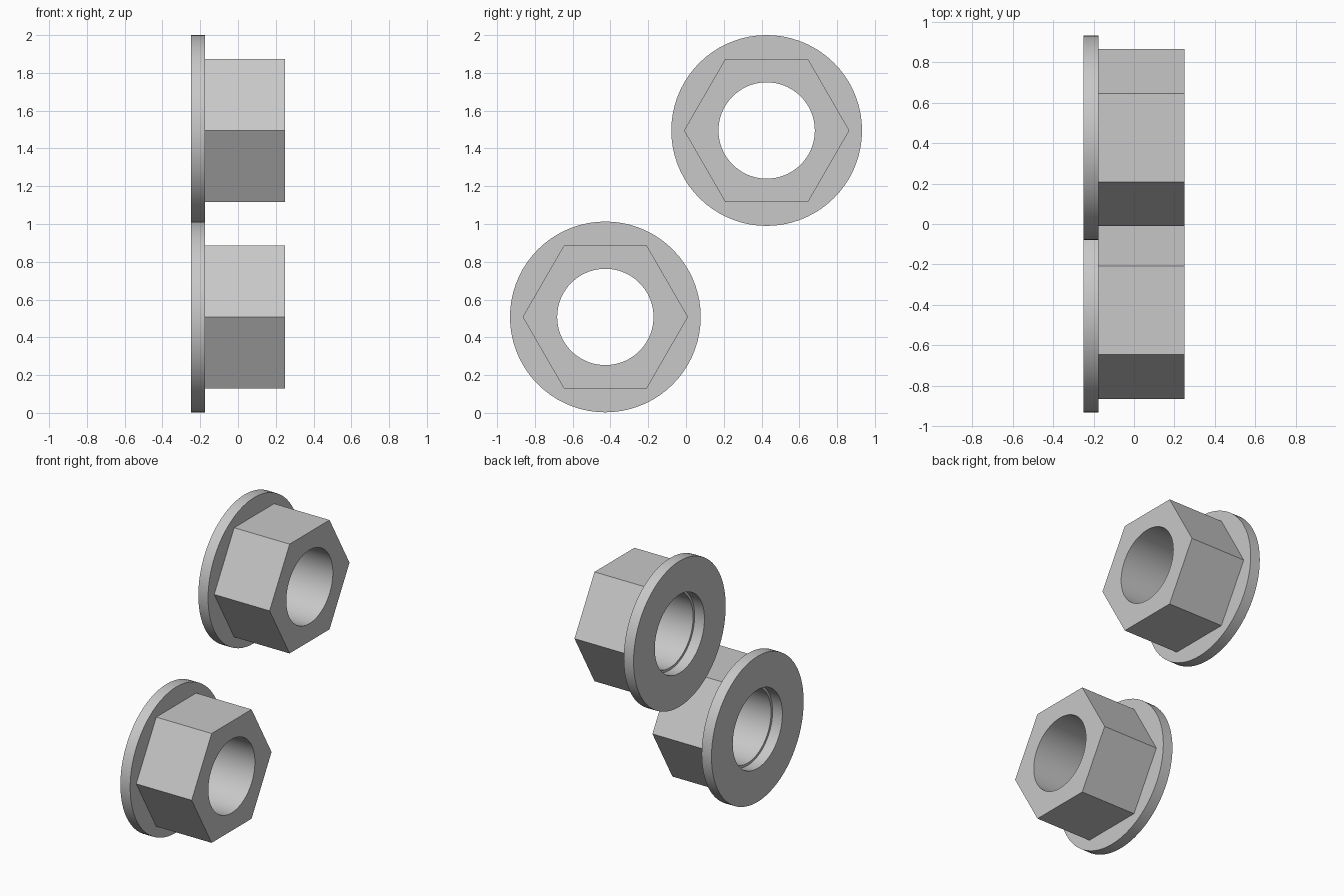
import bpy, bmesh
from math import cos, sin, pi, radians

cube = bpy.data.objects.get("Cube")
if cube:
    bpy.data.objects.remove(cube, do_unlink=True)

SEGMENTS = 72
BACK, SHOULDER, FRONT = -0.25, -0.175, 0.25
HEX_APOTHEM = 0.379

# Single plain metal colour
metal = bpy.data.materials.new("light grey metal")
metal.use_nodes = True
grey = (0.58, 0.58, 0.58, 1)
metal.diffuse_color = grey
metal.node_tree.nodes["Principled BSDF"].inputs["Base Color"].default_value = grey


def round_outline(radius):
    return lambda angle: radius


def hex_outline(apothem):
    # Distance to a hexagon's edge, with corners on the y axis
    return lambda angle: apothem / cos(angle % (pi / 3) - pi / 6)


def bored_prism(name, outline, bore, x0, x1, y, z):
    """Prism along x with a round hole through it."""
    bm = bmesh.new()
    angles = [2 * pi * i / SEGMENTS for i in range(SEGMENTS)]
    hole = round_outline(bore)
    rings = [[bm.verts.new((x, shape(a) * cos(a), shape(a) * sin(a))) for a in angles]
             for x, shape in ((x0, outline), (x1, outline), (x1, hole), (x0, hole))]
    for k in range(4):
        a, b = rings[k], rings[(k + 1) % 4]
        for i in range(SEGMENTS):
            j = (i + 1) % SEGMENTS
            bm.faces.new((a[i], a[j], b[j], b[i]))
    bmesh.ops.recalc_face_normals(bm, faces=bm.faces)
    mesh = bpy.data.meshes.new(name)
    bm.to_mesh(mesh)
    bm.free()
    mesh.materials.append(metal)
    obj = bpy.data.objects.new(name, mesh)
    obj.location = (0, y, z)
    bpy.context.collection.objects.link(obj)
    bpy.ops.object.select_all(action='DESELECT')
    obj.select_set(True)
    bpy.context.view_layer.objects.active = obj
    bpy.ops.object.shade_smooth_by_angle(angle=radians(30))


# Two flanged hex nuts, each a hexagonal body on a wider washer
for label, y, z in (("upper", 0.427, 1.495), ("lower", -0.427, 0.508)):
    bored_prism(label + "_hex_body", hex_outline(HEX_APOTHEM), 0.255, SHOULDER, FRONT, y, z)
    bored_prism(label + "_flange", round_outline(0.505), 0.272, BACK, SHOULDER, y, z)
